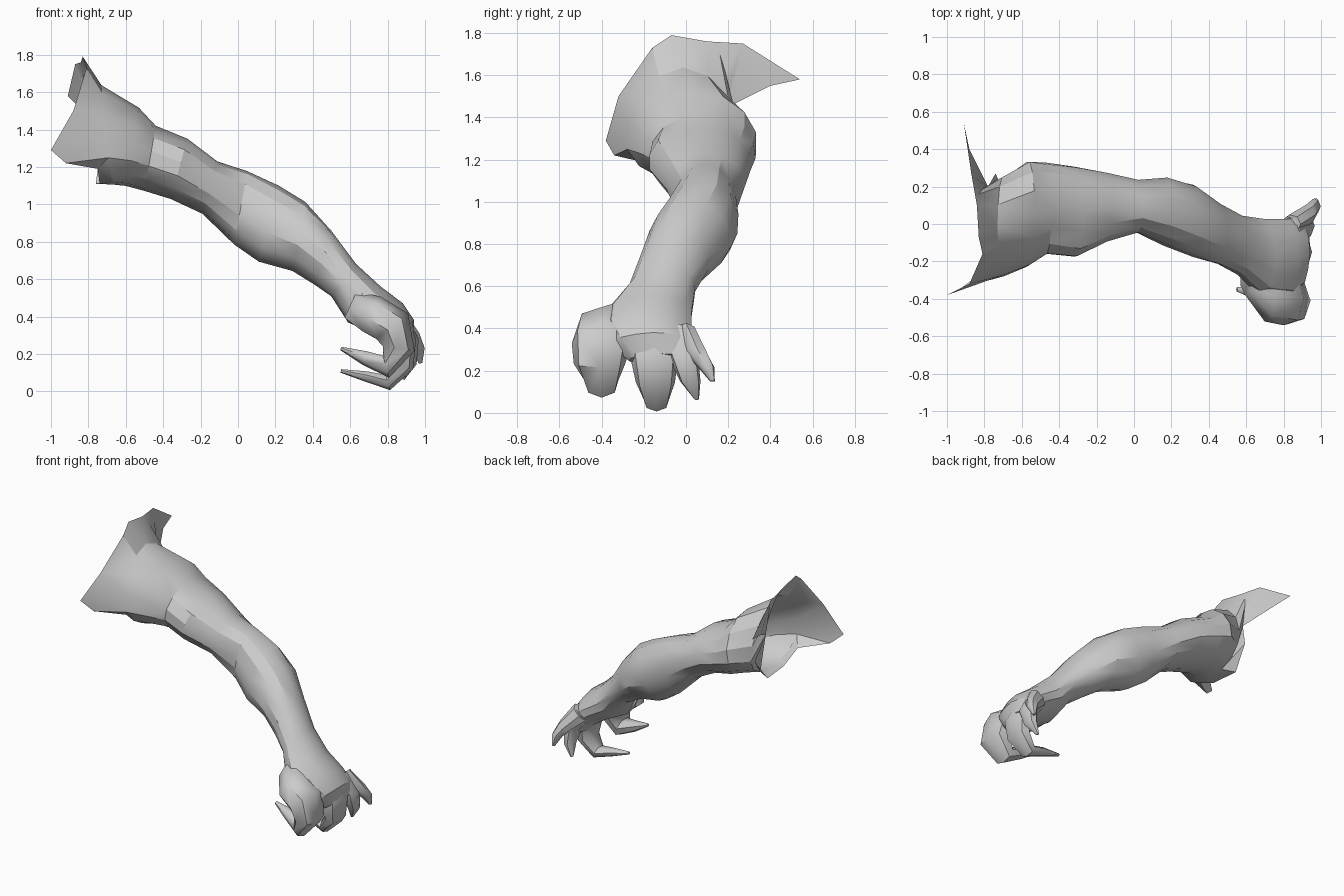
import bpy, bmesh, math, random
from mathutils import Vector

if "Cube" in bpy.data.objects:
    bpy.data.objects.remove(bpy.data.objects["Cube"])

random.seed(4)
N = 14
skin = bpy.data.materials.new("plain grey")
skin.diffuse_color = (0.6, 0.6, 0.6, 1)
skin.use_nodes = True
skin.node_tree.nodes["Principled BSDF"].inputs["Base Color"].default_value = skin.diffuse_color


def loft(name, rings, cap_start, cap_end, angle, flap=()):
    """Skin a list of equal-sized rings into one mesh, with an optional rim flap."""
    bm = bmesh.new()
    rows = [[bm.verts.new(p) for p in r] for r in rings]
    n = len(rows[0])
    for a, b in zip(rows, rows[1:]):
        for i in range(n):
            j = (i + 1) % n
            bm.faces.new((a[i], b[i], b[j], a[j]))
    if cap_start:
        bm.faces.new(rows[0])
    if cap_end:
        bm.faces.new(rows[-1][::-1])
    if flap:
        bm.faces.new(rows[0][1:6] + [bm.verts.new(p) for p in flap])
    bmesh.ops.triangulate(bm, faces=[f for f in bm.faces if len(f.verts) in (4, 8)])
    if cap_start and cap_end:
        bmesh.ops.recalc_face_normals(bm, faces=bm.faces[:])
    me = bpy.data.meshes.new(name)
    bm.to_mesh(me)
    bm.free()
    me.materials.append(skin)
    ob = bpy.data.objects.new(name, me)
    bpy.context.collection.objects.link(ob)
    bpy.context.view_layer.objects.active = ob
    ob.select_set(True)
    bpy.ops.object.shade_smooth_by_angle(angle=math.radians(angle))
    ob.select_set(False)


def arm_ring(tx, tz, bx, bz, y0, y1, drop=0.0):
    """Rough oval through a top point, a bottom point and two side limits."""
    c = Vector(((tx + bx) / 2, (y0 + y1) / 2, (tz + bz) / 2))
    up = Vector(((tx - bx) / 2, 0, (tz - bz) / 2))
    side = Vector((0, (y1 - y0) / 2, 0))
    ring = []
    for i in range(N):
        a = 2 * math.pi * i / N
        lump = 1 + random.uniform(-.025, .025)
        ring.append(c + (up * math.cos(a) + side * math.sin(a)) * lump
                    - Vector((0, 0, drop * math.sin(a) ** 2)))
    return ring


def digit(name, path, n=7):
    """Tapered curled finger; path rows are x, y, z, thickness, half width."""
    rings = []
    for k, (x, y, z, r, w) in enumerate(path):
        a, b = path[max(k - 1, 0)], path[min(k + 1, len(path) - 1)]
        t = Vector((b[0] - a[0], 0, b[2] - a[2])).normalized()
        up = Vector((-t.z, 0, t.x))
        rings.append([Vector((x, y, z)) + up * r * math.cos(2 * math.pi * i / n)
                      + Vector((0, w, 0)) * math.sin(2 * math.pi * i / n) for i in range(n)])
    loft(name, rings, True, True, 50)


# Open shoulder rim, flared to a point at the front
rim = [(-.83, -.07, 1.79), (-.84, .10, 1.76), (-.83, .16, 1.70), (-.81, .185, 1.62),
       (-.79, .20, 1.53), (-.78, .20, 1.45), (-.74, .27, 1.27), (-.76, .15, 1.11),
       (-.74, -.06, 1.11), (-.75, -.21, 1.19), (-.92, -.34, 1.22), (-1, -.38, 1.29),
       (-.88, -.32, 1.50), (-.81, -.16, 1.73)]
# Pointed flap standing off the back of the rim
rim_flap = [(-.88, .40, 1.55), (-.91, .54, 1.58), (-.87, .27, 1.75)]

# Arm sections: top x, top z, bottom x, bottom z, front y, back y, side drop
arm = [(-.73, 1.64, -.67, 1.11, -.285, .26, .07),
       (-.53, 1.52, -.60, 1.10, -.23, .335, .03),
       (-.44, 1.42, -.50, 1.07, -.16, .33),
       (-.27, 1.35, -.36, 1.03, -.18, .31),
       (-.11, 1.23, -.19, .95, -.10, .28),
       (.05, 1.18, -.02, .79, -.05, .24),
       (.22, 1.10, .11, .69, -.12, .25),
       (.36, 1.01, .29, .64, -.18, .21),
       (.50, .86, .41, .57, -.22, .11),
       (.63, .68, .50, .51, -.27, .05),
       (.76, .56, .59, .37, -.38, .03),
       (.88, .47, .72, .31, -.40, .03),
       (.94, .38, .80, .26, -.35, .04),
       (.94, .28, .84, .22, -.27, .04)]
loft("arm", [[Vector(p) for p in rim]] + [arm_ring(*s) for s in arm], False, True, 28, rim_flap)

# Heavy inner digit, curled under
digit("thumb", [(.60, -.29, .46, .08, .09), (.71, -.38, .41, .11, .145),
                (.82, -.40, .345, .115, .145), (.855, -.41, .23, .09, .125),
                (.79, -.40, .135, .065, .08), (.68, -.37, .18, .04, .05),
                (.55, -.35, .23, .01, .012)])
# Long middle finger, curled under with its claw pointing back
digit("middle_finger", [(.81, -.15, .38, .09, .12), (.88, -.15, .26, .075, .115),
                        (.88, -.145, .14, .06, .095), (.80, -.14, .05, .045, .06),
                        (.69, -.13, .08, .03, .04), (.55, -.13, .11, .01, .012)])
# Two short outer fingers
digit("ring_finger", [(.83, -.03, .38, .07, .07), (.91, -.01, .26, .06, .07),
                      (.915, .02, .15, .04, .05), (.88, .05, .065, .01, .012)])
digit("little_finger", [(.84, .00, .38, .07, .05), (.93, .05, .28, .05, .055),
                        (.965, .095, .22, .035, .04), (.975, .125, .15, .01, .012)])
